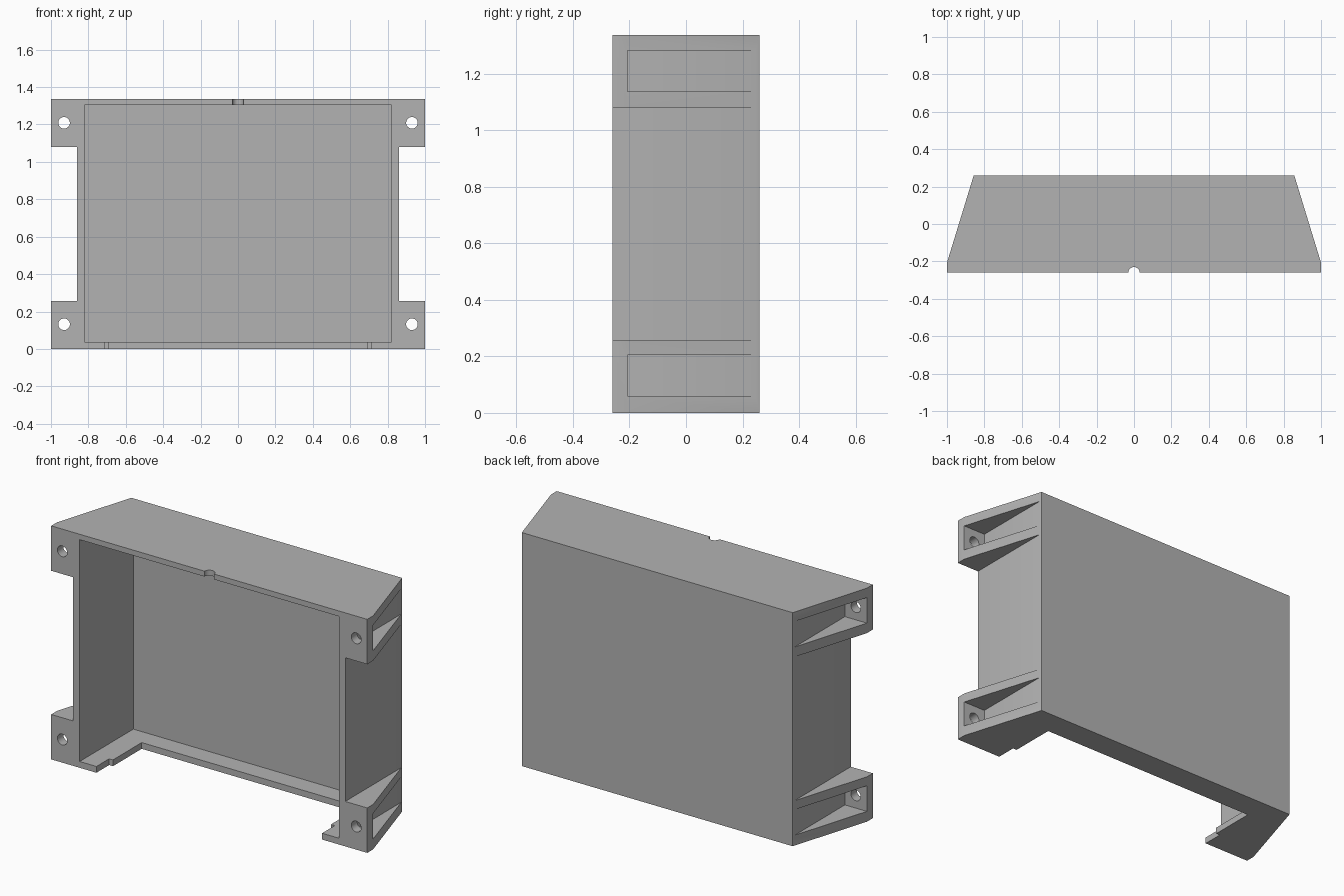
import bpy, bmesh
from math import pi
from mathutils import Matrix

cube = bpy.data.objects.get("Cube")
if cube:
    bpy.data.objects.remove(cube, do_unlink=True)

H = 1.336        # overall height
FRONT, BACK = -0.26, 0.26
WALL_X = 0.861   # outer face of the side walls

grey = bpy.data.materials.new("grey plastic")
grey.use_nodes = True
grey.diffuse_color = (0.45, 0.45, 0.45, 1)
grey.node_tree.nodes["Principled BSDF"].inputs["Base Color"].default_value = (0.45, 0.45, 0.45, 1)


def add_object(name, bm):
    bmesh.ops.recalc_face_normals(bm, faces=bm.faces)
    mesh = bpy.data.meshes.new(name)
    bm.to_mesh(mesh)
    bm.free()
    mesh.materials.append(grey)
    obj = bpy.data.objects.new(name, mesh)
    bpy.context.collection.objects.link(obj)
    return obj


def prism(name, outline, z0, z1):
    """Extrude an xy outline from z0 to z1."""
    bm = bmesh.new()
    face = bm.faces.new([bm.verts.new((x, y, z0)) for x, y in outline])
    out = bmesh.ops.extrude_face_region(bm, geom=[face])
    verts = [v for v in out["geom"] if isinstance(v, bmesh.types.BMVert)]
    bmesh.ops.translate(bm, verts=verts, vec=(0, 0, z1 - z0))
    return add_object(name, bm)


def box(name, x0, x1, y0, y1, z0, z1):
    xa, xb = sorted((x0, x1))
    return prism(name, [(xa, y0), (xb, y0), (xb, y1), (xa, y1)], z0, z1)


def cylinder(name, radius, depth, place, along_y=False):
    bm = bmesh.new()
    turn = Matrix.Rotation(pi / 2, 4, "X") if along_y else Matrix()
    bmesh.ops.create_cone(bm, cap_ends=True, segments=32, radius1=radius, radius2=radius,
                          depth=depth, matrix=Matrix.Translation(place) @ turn)
    return add_object(name, bm)


# Tapered solid block that everything is cut from
half = [(1, FRONT), (1, -0.207), (0.857, BACK)]
housing = prism("housing", half + [(-x, y) for x, y in reversed(half)], 0, H)

# Main cavity, open at the front
cutters = [box("cavity", -0.82, 0.82, -0.4, 0.225, 0.036, H - 0.031)]

# Stepped opening in the floor
step = [(0.714, -0.4), (0.714, -0.145), (0.69, -0.145), (0.69, 0.115)]
cutters.append(prism("floor_opening", step + [(-x, y) for x, y in reversed(step)], -0.1, 0.1))

# Round cable notch in the top edge
cutters.append(cylinder("cable_notch", 0.03, 0.2, (0, FRONT, H)))

# Side recesses that leave four ears, with hollow pockets and screw holes
for s in (-1, 1):
    cutters.append(box("side_recess", s * WALL_X, s * 1.2, -0.4, 0.4, 0.257, H - 0.257))
    for z in (0.132, H - 0.127):
        cutters.append(box("ear_pocket", s * WALL_X, s * 1.2, -0.207, 0.4, z - 0.073, z + 0.073))
        cutters.append(cylinder("screw_hole", 0.031, 0.16, (s * 0.93, FRONT, z), along_y=True))

bpy.context.view_layer.objects.active = housing
for cutter in cutters:
    cutter.hide_render = True
    mod = housing.modifiers.new(cutter.name, "BOOLEAN")
    mod.operation = "DIFFERENCE"
    mod.solver = "EXACT"
    mod.object = cutter
    bpy.ops.object.modifier_apply(modifier=mod.name)
    bpy.data.objects.remove(cutter, do_unlink=True)

# Smooth hole walls, keep the box edges crisp
bpy.ops.object.select_all(action="DESELECT")
housing.select_set(True)
bpy.ops.object.shade_smooth_by_angle(angle=0.4)
